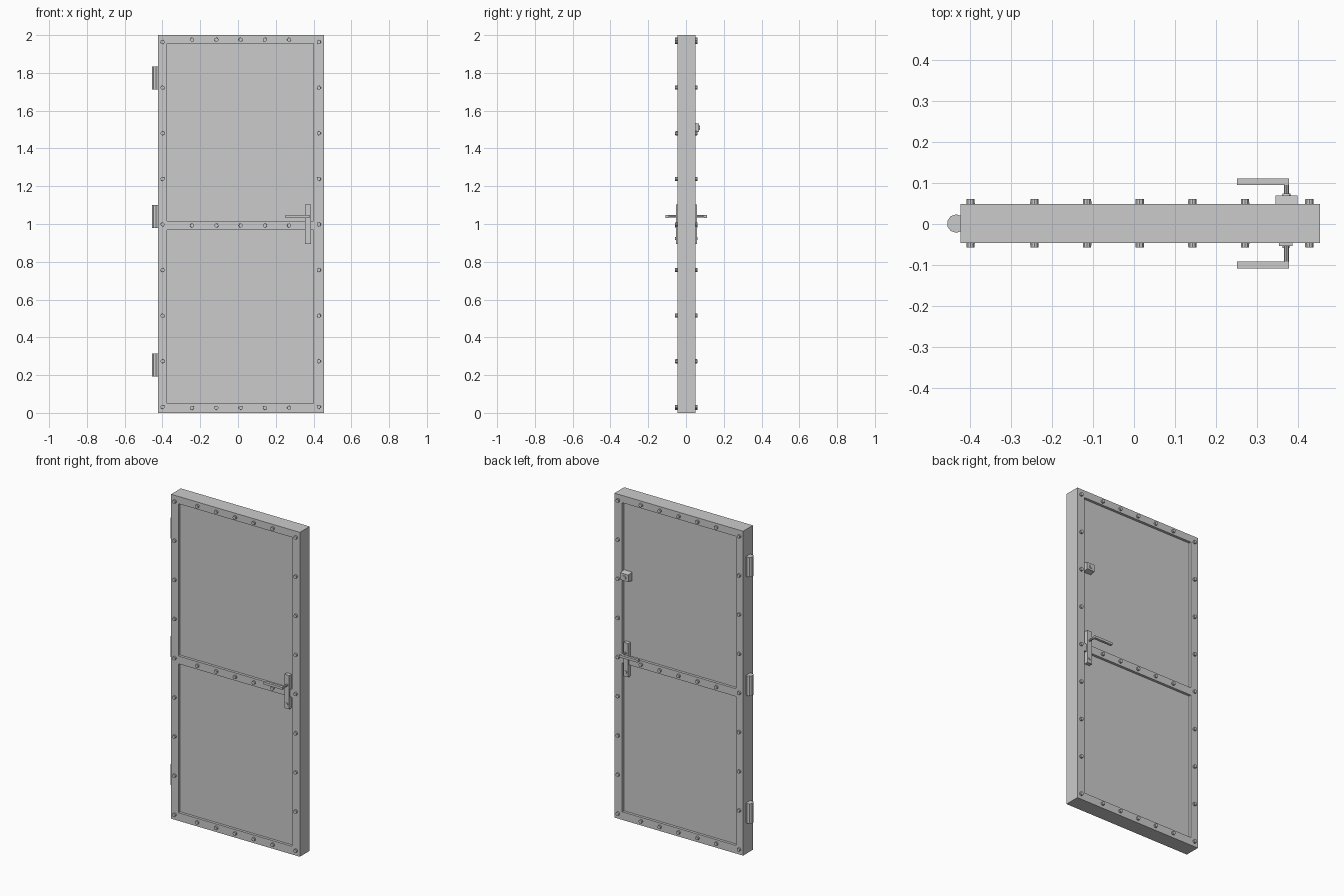
import bpy, bmesh, math
from mathutils import Matrix, Vector

if "Cube" in bpy.data.objects:
    bpy.data.objects.remove(bpy.data.objects["Cube"])

YC, HALF = 0.0015, 0.0475        # door slab centre and half thickness
RECESS = 0.016


def finish(bm, name):
    bmesh.ops.recalc_face_normals(bm, faces=bm.faces)
    me = bpy.data.meshes.new(name)
    bm.to_mesh(me)
    bm.free()
    ob = bpy.data.objects.new(name, me)
    bpy.context.collection.objects.link(ob)
    return ob


def add_box(bm, x0, x1, y0, y1, z0, z1):
    m = Matrix.Translation(((x0 + x1) / 2, (y0 + y1) / 2, (z0 + z1) / 2)) \
        @ Matrix.Diagonal((abs(x1 - x0), abs(y1 - y0), abs(z1 - z0), 1))
    return bmesh.ops.create_cube(bm, size=1, matrix=m)["verts"]


def add_cyl(bm, x, z, y0, y1, r0, r1, sides):
    # cylinder along y, radius r0 at y0 and r1 at y1
    rot = Matrix.Rotation(-math.pi / 2, 4, 'X')
    if y1 < y0:
        rot = Matrix.Rotation(math.pi / 2, 4, 'X')
    bmesh.ops.create_cone(bm, cap_ends=True, segments=sides, radius1=r0, radius2=r1,
                          depth=abs(y1 - y0),
                          matrix=Matrix.Translation((x, (y0 + y1) / 2, z)) @ rot)


# Door slab with two recessed panels on each side
XS, ZS = (-0.375, 0.401), (0.05, 0.968, 1.016, 1.955)
bm = bmesh.new()
add_box(bm, -0.424, 0.454, YC - HALF, YC + HALF, 0, 2)
cuts = [((x, 0, 0), (1, 0, 0)) for x in XS] + [((0, 0, z), (0, 0, 1)) for z in ZS]
for co, no in cuts:
    bmesh.ops.bisect_plane(bm, geom=bm.verts[:] + bm.edges[:] + bm.faces[:],
                           plane_co=co, plane_no=no)
bmesh.ops.recalc_face_normals(bm, faces=bm.faces)
panels = []
for f in bm.faces:
    c = f.calc_center_median()
    if abs(f.normal.y) > 0.9 and XS[0] < c.x < XS[1] and \
            (ZS[0] < c.z < ZS[1] or ZS[2] < c.z < ZS[3]):
        panels.append(f)
bmesh.ops.inset_individual(bm, faces=panels, thickness=0, depth=-RECESS)
finish(bm, "door_slab")

# Rivets around the frame and along the middle rail
spots = [(x, 0.032 + 0.2414 * i) for x in (-0.399, 0.428) for i in range(9)]
spots += [(-0.243 + 0.1285 * i, z) for z in (0.027, 0.992, 1.976) for i in range(5)]
for side, name in ((-1, "front_rivets"), (1, "back_rivets")):
    bm = bmesh.new()
    face = YC + side * HALF
    for x, z in spots:
        add_cyl(bm, x, z, face - side * 0.002, face + side * 0.0115, 0.011, 0.0105, 10)
    finish(bm, name)

# Hinge barrels
for i, z in enumerate((0.253, 1.04, 1.772)):
    bm = bmesh.new()
    bmesh.ops.create_cone(bm, cap_ends=True, segments=10, radius1=0.0225, radius2=0.0225,
                          depth=0.122, matrix=Matrix.Translation((-0.434, 0.001, z)))
    finish(bm, f"hinge_{i + 1}")

# Handle sets: plate, keyhole cylinder, spindle and lever
for side, name in ((-1, "front"), (1, "back")):
    face = YC + side * HALF
    bm = bmesh.new()
    add_box(bm, 0.354, 0.387, face - side * (RECESS + 0.002), face + side * 0.008, 0.894, 1.102)
    add_cyl(bm, 0.371, 0.923, face + side * 0.007, face + side * 0.012, 0.008, 0.008, 12)
    finish(bm, name + "_lock_plate")
    bm = bmesh.new()
    add_cyl(bm, 0.372, 1.04, face + side * 0.007, face + side * 0.05, 0.0065, 0.0065, 10)
    add_box(bm, 0.251, 0.378, face + side * 0.046, face + side * 0.0625, 1.0325, 1.0475)
    finish(bm, name + "_lever")

# Deadbolt on the back
face = YC + HALF
bm = bmesh.new()
verts = add_box(bm, 0.345, 0.399, face - RECESS - 0.002, 0.069, 1.483, 1.537)
for v in verts:
    if v.co.y > 0.06:
        v.co.z = 1.51 + (v.co.z - 1.51) * 0.8
add_cyl(bm, 0.372, 1.51, 0.068, 0.074, 0.012, 0.010, 10)
finish(bm, "deadbolt")
